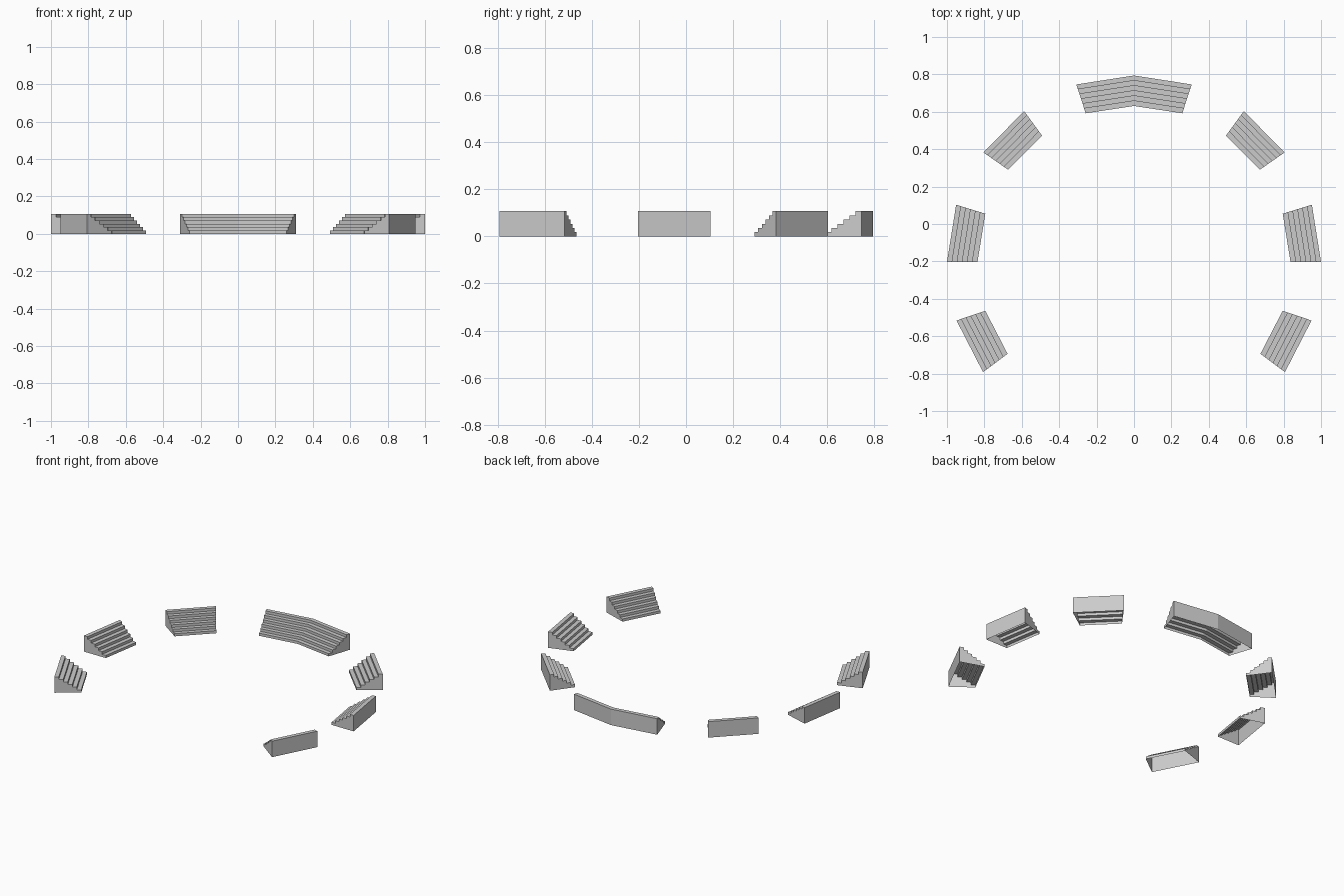
import bpy, bmesh

if "Cube" in bpy.data.objects:
    bpy.data.objects.remove(bpy.data.objects["Cube"])

STEPS = 6
HEIGHT = 0.107


def profile(inner, outer):
    """Stepped cross-section from inner bottom edge up to outer bottom edge."""
    def at(t, z):
        return (inner[0] + (outer[0] - inner[0]) * t,
                inner[1] + (outer[1] - inner[1]) * t, z)
    pts = [at(0, 0)]
    for i in range(STEPS):
        z = HEIGHT * (i + 1) / STEPS
        pts += [at(i / STEPS, z), at((i + 1) / STEPS, z)]
    return pts + [at(1, 0)]


def stand(name, stations, mirror=False):
    """Terraced stand with back wall and end walls, open underneath."""
    bm = bmesh.new()
    rows = [[bm.verts.new(p) for p in profile(i, o)] for i, o in stations]
    for a, b in zip(rows, rows[1:]):
        for k in range(len(a) - 1):
            bm.faces.new((a[k], a[k + 1], b[k + 1], b[k]))
    bm.faces.new(rows[0][::-1])
    bm.faces.new(rows[-1])
    bmesh.ops.recalc_face_normals(bm, faces=bm.faces)
    mesh = bpy.data.meshes.new(name)
    bm.to_mesh(mesh)
    bm.free()
    obj = bpy.data.objects.new(name, mesh)
    bpy.context.collection.objects.link(obj)
    if mirror:
        obj.modifiers.new("mirror", 'MIRROR').use_mirror_merge = False
    return obj


# Bent stand at the back
stand("back_stand", [((-0.258, 0.592), (-0.309, 0.746)),
                     ((0, 0.631), (0, 0.794)),
                     ((0.258, 0.592), (0.309, 0.746))])

# Straight stands, mirrored left and right
stand("diagonal_stands", [((0.492, 0.473), (0.587, 0.603)),
                          ((0.674, 0.291), (0.806, 0.383))], True)
stand("side_stands", [((0.795, 0.055), (0.951, 0.103)),
                      ((0.837, -0.204), (1.0, -0.204))], True)
stand("front_stands", [((0.795, -0.464), (0.949, -0.516)),
                       ((0.676, -0.694), (0.807, -0.792))], True)
